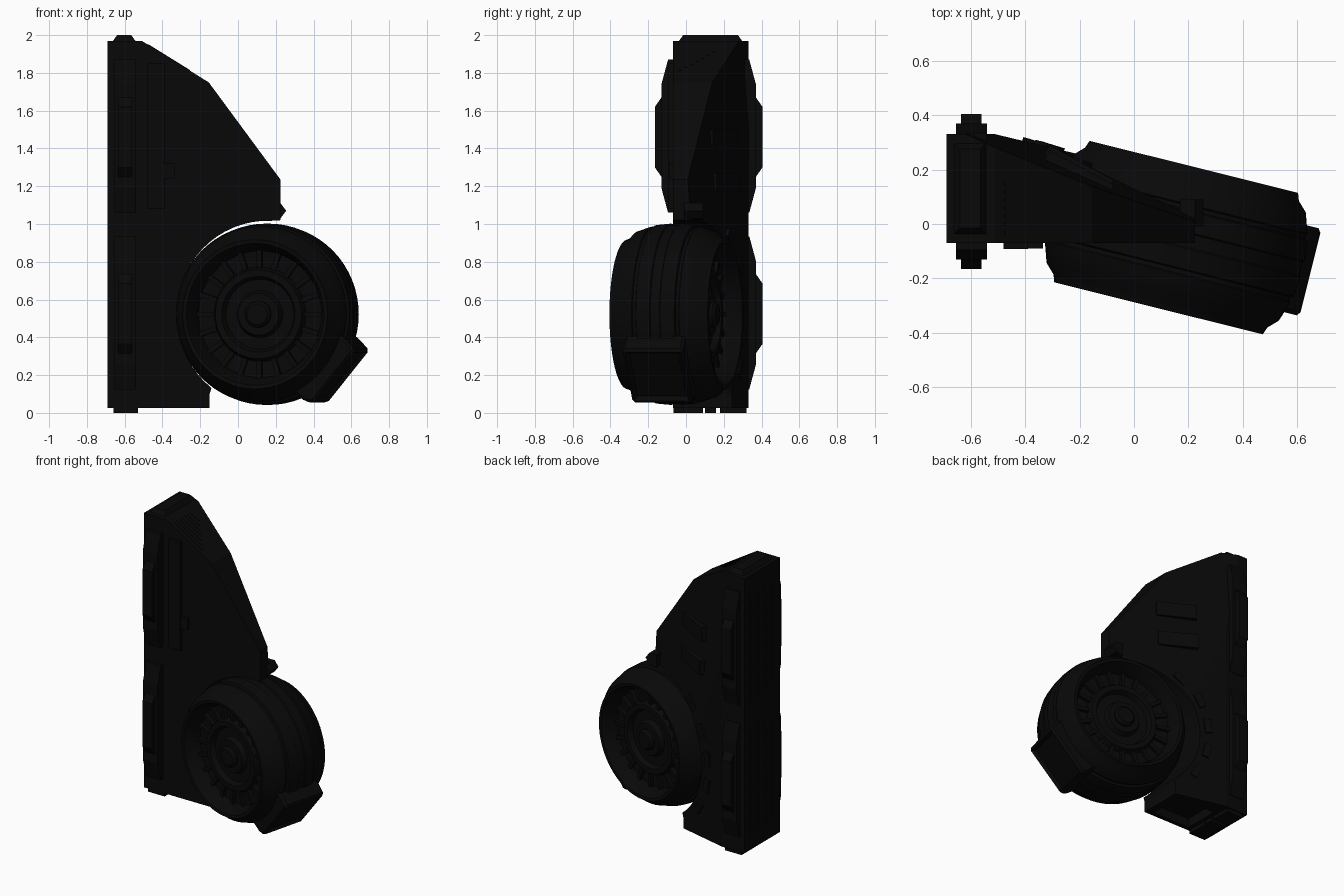
import bpy, bmesh, math
from mathutils import Matrix, Vector

if "Cube" in bpy.data.objects:
    bpy.data.objects.remove(bpy.data.objects["Cube"])

def material(name, value):
    m = bpy.data.materials.new(name)
    m.use_nodes = True
    col = (value, value, value, 1)
    m.diffuse_color = col
    m.node_tree.nodes["Principled BSDF"].inputs["Base Color"].default_value = col
    return m

BLACK = material("matte black", 0.0025)

def finish(name, bm, matrix=None, smooth=False):
    bmesh.ops.recalc_face_normals(bm, faces=bm.faces)
    me = bpy.data.meshes.new(name)
    bm.to_mesh(me)
    bm.free()
    me.materials.append(BLACK)
    ob = bpy.data.objects.new(name, me)
    bpy.context.scene.collection.objects.link(ob)
    if matrix:
        ob.matrix_world = matrix
    if smooth:
        bpy.ops.object.select_all(action='DESELECT')
        ob.select_set(True)
        bpy.context.view_layer.objects.active = ob
        bpy.ops.object.shade_smooth_by_angle(angle=math.radians(30))
    return ob

def add_prism(bm, pts, lo, hi, axis="y"):
    """Extrude a 2D outline: (x, z) along y, or (y, z) along x."""
    def put(p, d):
        return (p[0], d, p[1]) if axis == "y" else (d, p[0], p[1])
    a = [bm.verts.new(put(p, lo)) for p in pts]
    b = [bm.verts.new(put(p, hi)) for p in pts]
    bm.faces.new(a)
    bm.faces.new(b[::-1])
    for i in range(len(pts)):
        j = (i + 1) % len(pts)
        bm.faces.new((a[i], b[i], b[j], a[j]))

def add_box(bm, lo, hi, matrix=None):
    lo, hi = Vector(lo), Vector(hi)
    m = Matrix.Translation((lo + hi) / 2) @ Matrix.Diagonal((*(hi - lo), 1))
    bmesh.ops.create_cube(bm, size=1, matrix=(matrix @ m) if matrix else m)

def boxes(name, spans, matrix=None):
    bm = bmesh.new()
    for lo, hi in spans:
        add_box(bm, lo, hi)
    return finish(name, bm, matrix)

# Wheel placement
CX, CY, CZ = 0.155, -0.05, 0.522
WHEEL = Matrix.Translation((CX, CY, CZ)) @ Matrix.Rotation(math.radians(-14), 4, 'Z')

# Slanted planes (point, normal) that shape the back of the body
BACK_PLANES = [(Vector((-0.51, 0.31, 1.97)), Vector((0.642, 1, 0.308))),
               (Vector((-0.51, 0.33, 1)), Vector((0.24, 1, 0))),
               (Vector((0.225, 0.02, 1.1)), Vector((0.45, 1, 0.08)))]

def back_y(x, z):
    return min((p.dot(n) - n.x * x - n.z * z) / n.y for p, n in BACK_PLANES)

# Body: side outline with a round wheel arch, cut by the back planes
outline = [(-0.15, 0.025), (-0.69, 0.025), (-0.69, 1.97), (-0.51, 1.97),
           (-0.155, 1.75), (0.225, 1.235), (0.225, 1.02)]
for k in range(25):
    a = math.radians(88 + k * (232 - 88) / 24)
    outline.append((CX + 0.48 * math.cos(a), CZ + 0.495 * math.sin(a)))
outline.append((-0.15, 0.1))
bm = bmesh.new()
add_prism(bm, outline, -0.07, 0.33)
for point, normal in BACK_PLANES:
    cut = bmesh.ops.bisect_plane(bm, geom=bm.verts[:] + bm.edges[:] + bm.faces[:],
                                 plane_co=point, plane_no=normal, clear_outer=True)
    rim = [e for e in cut["geom_cut"] if isinstance(e, bmesh.types.BMEdge)]
    bmesh.ops.edgeloop_fill(bm, edges=rim)
body = finish("body", bm)

# Recesses in the outer side and the underside
spans = [((-0.72, y, z), (-0.68, y + 0.1, z + 0.78))
         for y in (0, 0.17) for z in (0.13, 1.08)]
spans.append(((-0.5, -0.04, -0.1), (-0.2, 0.22, 0.09)))
cutter = boxes("recess_cutter", spans)
cutter.hide_render = True
cutter.hide_viewport = True
mod = body.modifiers.new("recesses", 'BOOLEAN')
mod.object = cutter
mod.solver = 'EXACT'

boxes("side_recess_bars", [((-0.69, y, z + 0.1 * k), (-0.678, y + 0.07, z + 0.1 * k + 0.06))
                           for y in (0.015, 0.185) for z in (0.17, 1.12) for k in range(7)])

# Top cap and bottom pads
bm = bmesh.new()
add_prism(bm, [(-0.665, 1.965), (-0.64, 2.0), (-0.565, 2.0), (-0.54, 1.965)], -0.04, 0.3)
for v in bm.verts:
    if v.co.z > 1.99:
        v.co.y += 0.025 if v.co.y < 0.1 else -0.025
finish("top_cap", bm)
boxes("bottom_pads", [((-0.66, y0, 0), (-0.53, y1, 0.04))
                      for y0, y1 in ((-0.065, 0.09), (0.1, 0.16), (0.18, 0.32))])

# Stepped rails on the front and back, upper and lower
def rail(name, z, base, out):
    bm = bmesh.new()
    def step(z0, z1, d0, d1, slope, x0, x1):
        add_prism(bm, [(base, z0), (base + out * d0, z0), (base + out * d1, z0 + slope),
                       (base + out * d1, z1 - slope), (base + out * d0, z1), (base, z1)],
                  x0, x1, "x")
    step(z, z + 0.81, 0.025, 0.06, 0.13, -0.655, -0.54)
    step(z + 0.19, z + 0.61, 0.06, 0.095, 0.05, -0.635, -0.56)
    finish(name, bm)

for label, z in (("lower", 0.125), ("upper", 1.06)):
    rail(label + "_front_rail", z, -0.07, -1)
    rail(label + "_back_rail", z, 0.31, 1)

# Raised strip on the front wall with a small side knob
boxes("front_strip", [((-0.48, -0.092, 1.08), (-0.39, -0.06, 1.85)),
                      ((-0.39, -0.09, 1.24), (-0.335, -0.06, 1.32))])

# Ribs on the sloping top
slope = Matrix.Translation((-0.51, 0, 1.97)) @ Matrix.Rotation(math.atan2(0.22, 0.355), 4, 'Y')
boxes("slope_ribs", [((0.04, -0.04 + 0.03 * k, -0.02), (0.3 - 0.03 * k, -0.025 + 0.03 * k, 0.003))
                     for k in range(7)], slope)

# Louvres on the slanted back, following its surface
bm = bmesh.new()
for z in (1.22, 1.45):
    m = Matrix.Translation((-0.2, back_y(-0.2, z), z)) @ Matrix.Rotation(-0.5, 4, 'Z')
    add_box(bm, (-0.14, -0.05, -0.05), (0.13, 0.025, 0.05), m)
finish("back_louvres", bm)

# Small blocks around the wheel arch on the back
bm = bmesh.new()
for deg in range(132, 220, 20):
    a = math.radians(deg)
    x, z = CX + 0.54 * math.cos(a), CZ + 0.54 * math.sin(a)
    m = Matrix.Translation((x, back_y(x, z), z)) @ Matrix.Rotation(-0.3, 4, 'Z') \
        @ Matrix.Rotation(-a, 4, 'Y')
    add_box(bm, (-0.025, -0.03, -0.05), (0.025, 0.012, 0.05), m)
finish("arch_blocks", bm)

# Pointed lip at the end of the body
bm = bmesh.new()
add_prism(bm, [(0.17, 1.02), (0.225, 1.03), (0.255, 1.07), (0.225, 1.11), (0.17, 1.11)], -0.01, 0.09)
finish("lip", bm)

# Wheel: one half profile (radius, offset), mirrored, then spun about the axle
half = [(0.0, 0.225), (0.055, 0.225), (0.07, 0.21), (0.07, 0.195), (0.11, 0.195), (0.125, 0.16),
        (0.185, 0.16), (0.2, 0.195), (0.235, 0.195), (0.25, 0.155), (0.335, 0.16),
        (0.345, 0.205), (0.375, 0.265), (0.395, 0.268), (0.405, 0.24), (0.44, 0.205),
        (0.465, 0.13), (0.458, 0.125), (0.458, 0.11), (0.473, 0.105), (0.48, 0.03),
        (0.474, 0.025)]
profile = half + [(r, -y) for r, y in reversed(half)]
bm = bmesh.new()
verts = [bm.verts.new((r, y, 0)) for r, y in profile]
edges = [bm.edges.new(pair) for pair in zip(verts, verts[1:])]
bmesh.ops.spin(bm, geom=verts + edges, cent=(0, 0, 0), axis=(0, 1, 0),
               angle=math.tau, steps=64, use_merge=True)
bmesh.ops.remove_doubles(bm, verts=bm.verts, dist=0.0005)
finish("wheel", bm, WHEEL, smooth=True)

# Spokes on both wheel faces
bm = bmesh.new()
for k in range(20):
    turn = Matrix.Rotation(math.tau * k / 20, 4, 'Y')
    for side in (-1, 1):
        add_box(bm, (0.245, side * 0.165 - 0.018, -0.013), (0.342, side * 0.165 + 0.018, 0.013), turn)
finish("wheel_spokes", bm, WHEEL)

# Foot block on the wheel tread, with chamfered edges and a sunken outer face
foot_frame = WHEEL @ Matrix.Rotation(math.radians(37), 4, 'Y')
bm = bmesh.new()
add_prism(bm, [(0.38, -0.22), (0.475, -0.22), (0.515, -0.2), (0.53, 0.16), (0.455, 0.175),
               (0.38, 0.175)], -0.17, 0.16)
bmesh.ops.bevel(bm, geom=bm.edges[:], offset=0.015, segments=1, affect='EDGES')
front = max(bm.faces, key=lambda f: f.calc_center_median().x)
bmesh.ops.inset_region(bm, faces=[front], thickness=0.025)
bmesh.ops.translate(bm, verts=front.verts[:], vec=(-0.02, 0, 0))
finish("foot_block", bm, foot_frame)
